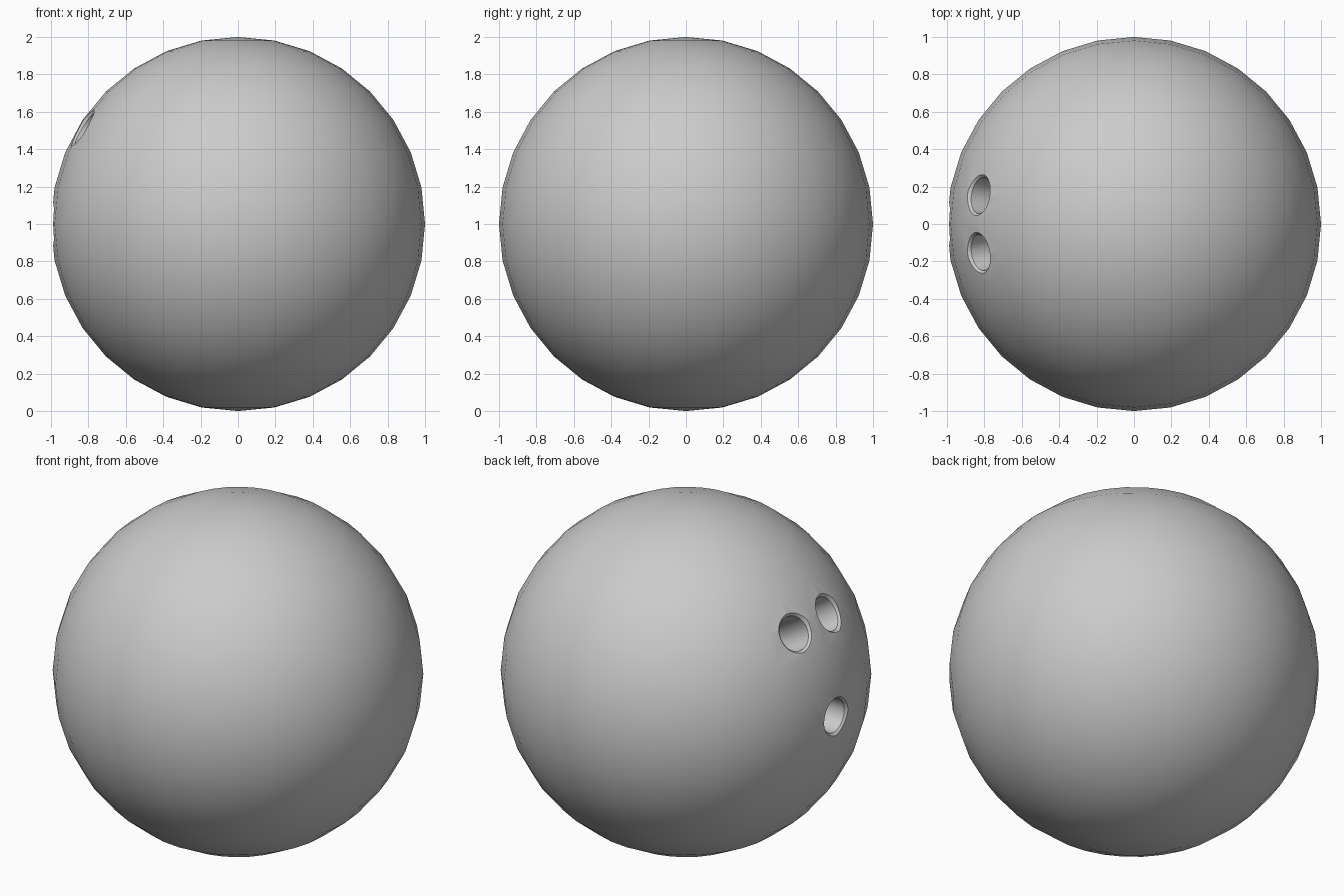
import bpy, bmesh, math
from mathutils import Vector

if "Cube" in bpy.data.objects:
    bpy.data.objects.remove(bpy.data.objects["Cube"])

# One flat grey for the whole ball
grey = bpy.data.materials.new("ball grey")
grey.diffuse_color = (0.6, 0.6, 0.6, 1)
grey.use_nodes = True
grey.node_tree.nodes["Principled BSDF"].inputs["Base Color"].default_value = grey.diffuse_color

# Ball
bpy.ops.mesh.primitive_uv_sphere_add(segments=32, ring_count=16, radius=1, location=(0, 0, 1))
ball = bpy.context.object
ball.name = "ball"
ball.data.materials.append(grey)


def hole_cutter(name, direction):
    """Turned plug along a radius: straight bore with a flared rim."""
    profile = [(0.098, 0.5), (0.098, 0.974), (0.204, 1.08)]  # radius, distance from centre
    sides = 32
    turn = Vector(direction).to_track_quat('Z', 'Y')
    bm = bmesh.new()
    rings = []
    for r, d in profile:
        ring = []
        for i in range(sides):
            a = 2 * math.pi * i / sides
            p = turn @ Vector((r * math.cos(a), r * math.sin(a), d))
            ring.append(bm.verts.new(p + Vector((0, 0, 1))))
        rings.append(ring)
    for low, high in zip(rings, rings[1:]):
        for i in range(sides):
            j = (i + 1) % sides
            bm.faces.new((low[i], low[j], high[j], high[i]))
    bm.faces.new(rings[0][::-1])
    bm.faces.new(rings[-1])
    mesh = bpy.data.meshes.new(name)
    bm.to_mesh(mesh)
    bm.free()
    mesh.materials.append(grey)
    obj = bpy.data.objects.new(name, mesh)
    bpy.context.collection.objects.link(obj)
    obj.hide_render = True
    return obj


# Two finger holes and one thumb hole on the left side
holes = {
    "finger_hole_back": (-0.84, 0.157, 0.52),
    "finger_hole_front": (-0.84, -0.157, 0.52),
    "thumb_hole": (-1, 0, 0),
}
for name, direction in holes.items():
    cutter = hole_cutter(name, direction)
    mod = ball.modifiers.new(name, 'BOOLEAN')
    mod.operation = 'DIFFERENCE'
    mod.solver = 'EXACT'
    mod.object = cutter
    bpy.context.view_layer.objects.active = ball
    bpy.ops.object.modifier_apply(modifier=name)
    bpy.data.objects.remove(cutter)

# Smooth ball with crisp hole rims
bpy.ops.object.select_all(action='DESELECT')
ball.select_set(True)
bpy.context.view_layer.objects.active = ball
bpy.ops.object.shade_smooth_by_angle(angle=math.radians(30))
